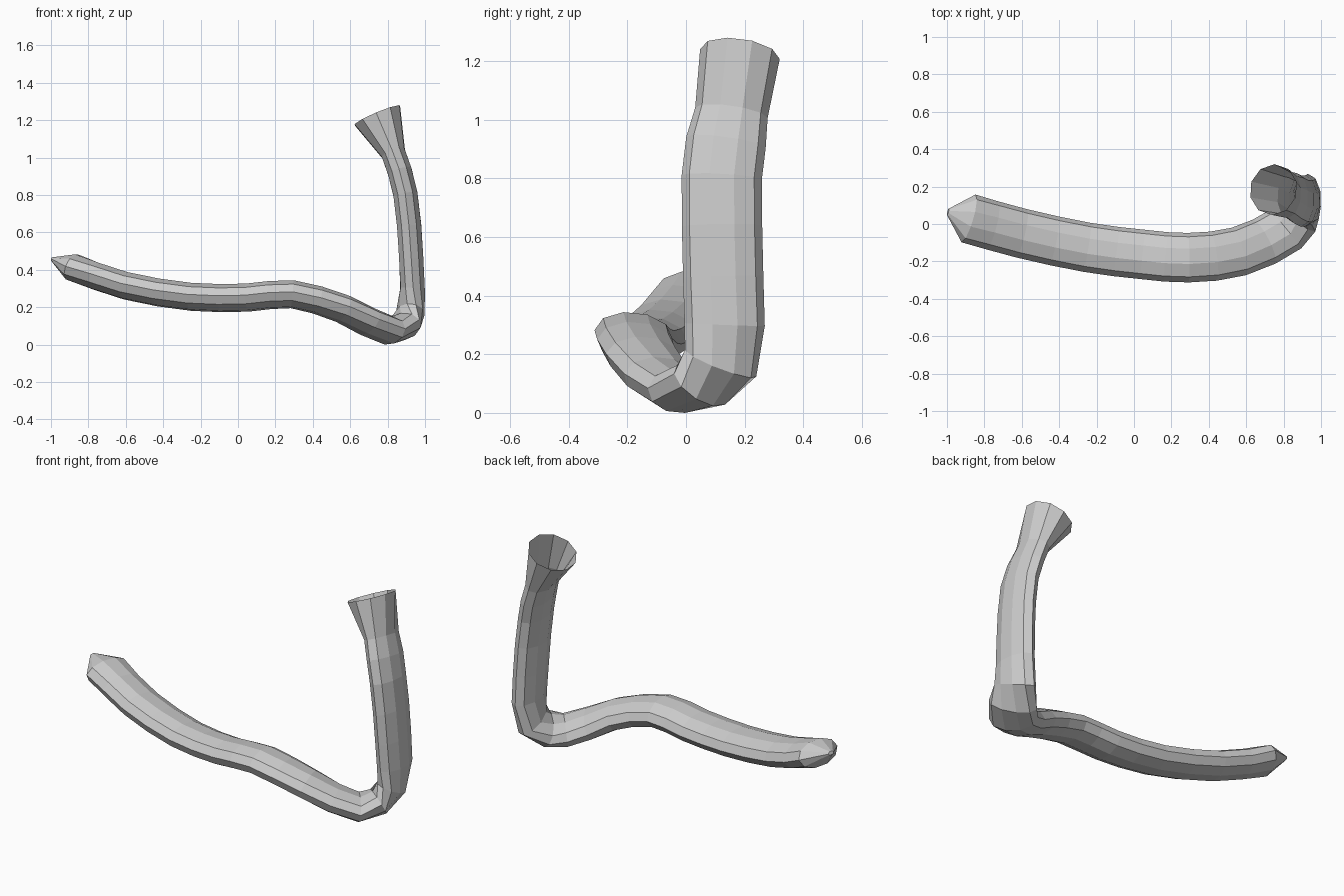
import bpy, bmesh, math
from mathutils import Vector

if "Cube" in bpy.data.objects:
    bpy.data.objects.remove(bpy.data.objects["Cube"])

SIDES = 10
WIDE, THIN = 0.133, 0.075     # half width and half thickness of the flattened tube

# Path control points: x, y, z and sideways lean of the wide axis
PATH = [Vector(p) for p in (
    (-0.995, 0.065, 0.473, 0.0),    # pinched tip
    (-0.885, 0.03, 0.43, -0.2),
    (-0.6, -0.05, 0.33, -0.2),
    (-0.25, -0.125, 0.271, -0.15),
    (0.05, -0.163, 0.267, -0.08),
    (0.29, -0.18, 0.285, 0.0),
    (0.56, -0.147, 0.207, 0.28),
    (0.81, -0.028, 0.09, 0.72),     # bend
    (0.922, 0.118, 0.185, 0.12),
    (0.926, 0.127, 0.48, 0.0),
    (0.895, 0.122, 0.82, 0.0),
    (0.83, 0.155, 1.04, 0.0),
    (0.745, 0.184, 1.24, 0.0))]     # open mouth


def refine(p):
    """Add a smooth midpoint between inner control points."""
    out = [p[0]]
    for i in range(1, len(p) - 2):
        out += [p[i], (p[i] + p[i + 1]) * 0.5625 - (p[i - 1] + p[i + 2]) * 0.0625]
    return out + p[-2:]


def ring(bm, path, i):
    """Elliptical ring square to the path."""
    last = len(path) - 1
    c = path[i].to_3d()
    steps = (c - path[max(i - 1, 0)].to_3d(), path[min(i + 1, last)].to_3d() - c)
    t = sum((s.normalized() for s in steps), Vector()).normalized()
    w = Vector((path[i].w, -1, 0.1 if 1 < i < 15 else 0))
    w = (w - t * w.dot(t)).normalized()
    n = t.cross(w)
    a, b = WIDE, THIN
    if c.z > 0.28 and c.x > 0.7:    # upright is a little flatter
        a, b = 0.137, 0.068
    if i == 0:
        a, b = 0.018, 0.01
    elif i == last - 1:
        a = 0.125
    elif i == last:
        b = a
    return [bm.verts.new(c + w * a * math.cos(k * math.tau / SIDES)
                         + n * b * math.sin(k * math.tau / SIDES))
            for k in range(SIDES)]


# Tube skinned through all rings, closed at the tip and open at the mouth
path = refine(PATH)
bm = bmesh.new()
rings = [ring(bm, path, i) for i in range(len(path))]
for r, s in zip(rings, rings[1:]):
    for k in range(SIDES):
        j = (k + 1) % SIDES
        bm.faces.new((r[k], r[j], s[j], s[k]))
bm.faces.new(rings[0][::-1])
bm.normal_update()

# Rest the lowest point on the ground
low = min(v.co.z for v in bm.verts)
bmesh.ops.translate(bm, verts=bm.verts, vec=(0, 0, -low))

mesh = bpy.data.meshes.new("bent_tube")
bm.to_mesh(mesh)
bm.free()
bpy.context.collection.objects.link(bpy.data.objects.new("bent_tube", mesh))
